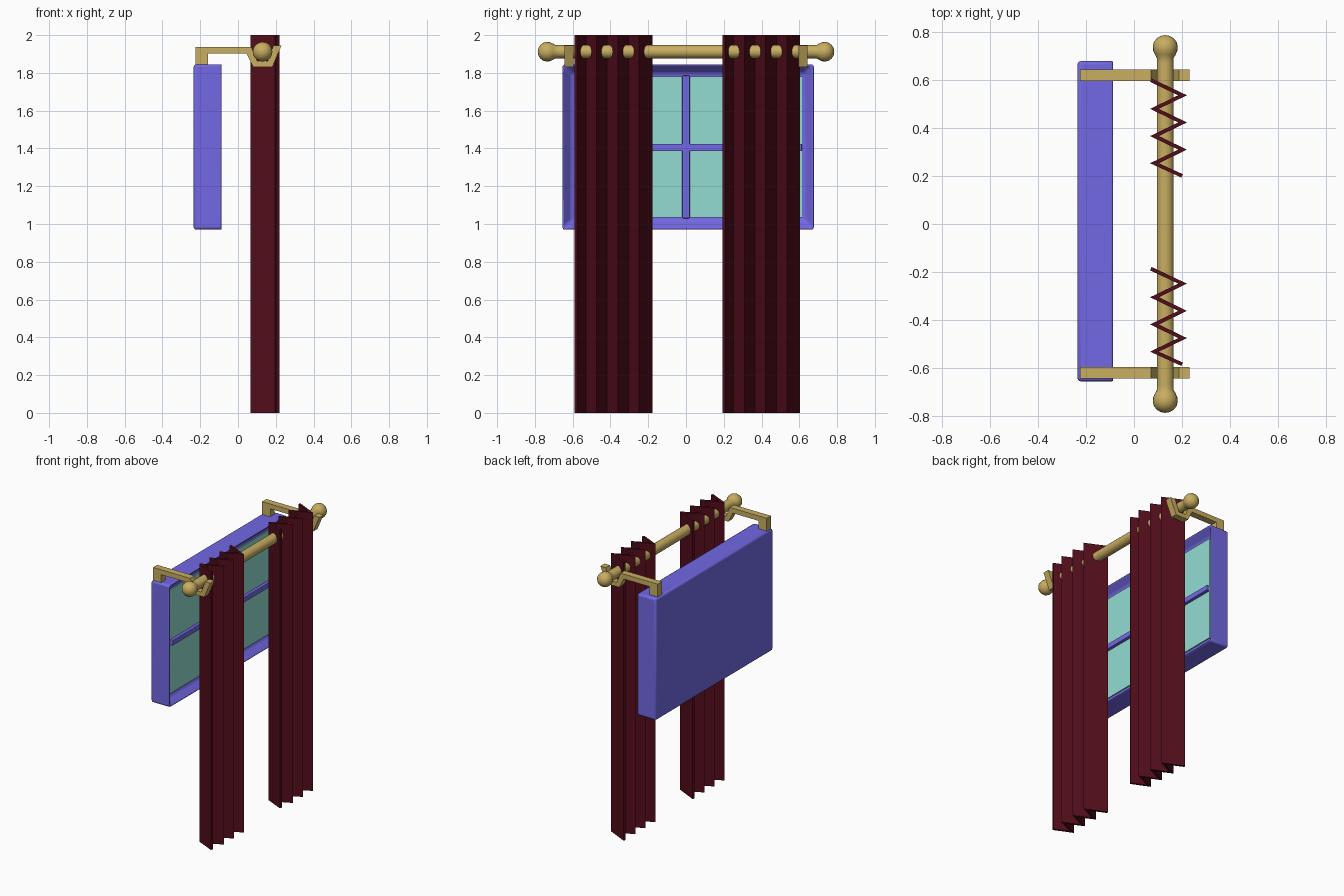
import bpy, bmesh, math
from mathutils import Vector

if "Cube" in bpy.data.objects:
    bpy.data.objects.remove(bpy.data.objects["Cube"])


def material(name, rgb):
    m = bpy.data.materials.new(name)
    m.diffuse_color = (*rgb, 1)
    m.use_nodes = True
    m.node_tree.nodes["Principled BSDF"].inputs["Base Color"].default_value = m.diffuse_color
    return m


GOLD = material("brass", (0.58, 0.42, 0.12))
RED = material("red_cloth", (0.085, 0.004, 0.011))
PURPLE = material("purple_paint", (0.17, 0.14, 0.78))
AQUA = material("aqua_glass", (0.29, 0.72, 0.64))


def finish(name, bm, mat, bevel=0, segments=2, smooth=False):
    bmesh.ops.recalc_face_normals(bm, faces=bm.faces[:])
    me = bpy.data.meshes.new(name)
    bm.to_mesh(me)
    bm.free()
    ob = bpy.data.objects.new(name, me)
    bpy.context.collection.objects.link(ob)
    me.materials.append(mat)
    if bevel:
        mod = ob.modifiers.new("bevel", 'BEVEL')
        mod.width, mod.segments = bevel, segments
    if smooth:
        bpy.ops.object.select_all(action='DESELECT')
        ob.select_set(True)
        bpy.context.view_layer.objects.active = ob
        bpy.ops.object.shade_smooth_by_angle(angle=math.radians(40))
    return ob


def box_mesh(lo, hi):
    bm = bmesh.new()
    bmesh.ops.create_cube(bm, size=1)
    lo, hi = Vector(lo), Vector(hi)
    for v in bm.verts:
        v.co = (lo + hi) / 2 + v.co * (hi - lo)
    return bm


def prism(name, points, push, mat, **kw):
    """Extrude a closed outline along a vector."""
    bm = bmesh.new()
    face = bm.faces.new([bm.verts.new(p) for p in points])
    ext = bmesh.ops.extrude_face_region(bm, geom=[face])
    bmesh.ops.translate(bm, vec=push,
                        verts=[g for g in ext['geom'] if isinstance(g, bmesh.types.BMVert)])
    if face.is_valid and not any(len(e.link_faces) == 2 for e in face.edges):
        bm.faces.remove(face)
    bmesh.ops.holes_fill(bm, edges=bm.edges[:], sides=0)
    return finish(name, bm, mat, **kw)


# window frame: closed-back box with a recessed front
X_FRONT, DEPTH = -0.08, 0.055
bm = box_mesh((-0.235, -0.654, 0.97), (X_FRONT, 0.677, 1.845))
bm.normal_update()
front = max(bm.faces, key=lambda f: f.calc_center_median().x)
bmesh.ops.inset_region(bm, faces=[front], thickness=0.069)
bmesh.ops.translate(bm, vec=(-DEPTH, 0, 0), verts=front.verts[:])
finish("window_frame", bm, PURPLE, bevel=0.014, segments=3, smooth=True)

# glass pane and glazing bars
XG = X_FRONT - DEPTH
finish("glass_pane", box_mesh((XG - 0.02, -0.59, 1.035), (XG + 0.008, 0.613, 1.78)), AQUA)
finish("vertical_bar", box_mesh((XG, -0.02, 1.03), (XG + 0.03, 0.02, 1.785)), PURPLE, bevel=0.004)
finish("horizontal_bar", box_mesh((XG, -0.59, 1.386), (XG + 0.03, 0.613, 1.424)), PURPLE, bevel=0.004)

# curtain rod with ball finials, turned around the y axis
half = [(0.0, 0.785), (0.018, 0.782), (0.035, 0.772), (0.047, 0.757), (0.052, 0.738),
        (0.050, 0.720), (0.043, 0.704), (0.035, 0.690), (0.035, 0.670)]
profile = half + [(r, -y) for r, y in reversed(half)]
bm = bmesh.new()
verts = [bm.verts.new((r, y, 0)) for r, y in profile]
edges = [bm.edges.new(p) for p in zip(verts, verts[1:])]
bmesh.ops.spin(bm, geom=verts + edges, cent=(0, 0, 0), axis=(0, 1, 0),
               angle=math.tau, steps=20, use_merge=True)
bmesh.ops.remove_doubles(bm, verts=bm.verts[:], dist=1e-5)
bmesh.ops.translate(bm, vec=(0.13, 0, 1.912), verts=bm.verts[:])
finish("curtain_rod", bm, GOLD, smooth=True)

# hooked wall brackets
hook = [(-0.225, 1.835), (-0.225, 1.937), (0.07, 1.937), (0.102, 1.862), (0.157, 1.862),
        (0.188, 1.945), (0.23, 1.945), (0.182, 1.832), (0.08, 1.832), (0.045, 1.902),
        (-0.16, 1.902), (-0.16, 1.835)]
for side, y in (("left", -0.619), ("right", 0.619)):
    prism(side + "_bracket", [(x, y - 0.024, z) for x, z in hook], (0, 0.048, 0), GOLD)

# pleated curtains: zigzag strip with mitred folds
STEP, HALF_MITRE = 0.0565, 0.018
for side, y0 in (("left", -0.248), ("right", 0.535)):
    mid = [(0.202 if i % 2 == 0 else 0.085, y0 - i * STEP) for i in range(6)]
    path_a = [(0.073, y0 + 0.0695)] + [(x + HALF_MITRE, y) for x, y in mid] + [(0.203, y0 - 0.328)]
    path_b = [(0.067, y0 + 0.0555)] + [(x - HALF_MITRE, y) for x, y in mid] + [(0.197, y0 - 0.342)]
    # strip of quads between both faces, then raised to full height
    bm = bmesh.new()
    rows = [(bm.verts.new((*a, 0)), bm.verts.new((*b, 0))) for a, b in zip(path_a, path_b)]
    # the right-hand path is on the +y side of every falling pleat
    faces = [bm.faces.new((p[0], q[0], q[1], p[1])) for p, q in zip(rows, rows[1:])]
    ext = bmesh.ops.extrude_face_region(bm, geom=faces, use_keep_orig=True)
    bmesh.ops.translate(bm, vec=(0, 0, 2),
                        verts=[g for g in ext['geom'] if isinstance(g, bmesh.types.BMVert)])
    finish(side + "_curtain", bm, RED)
